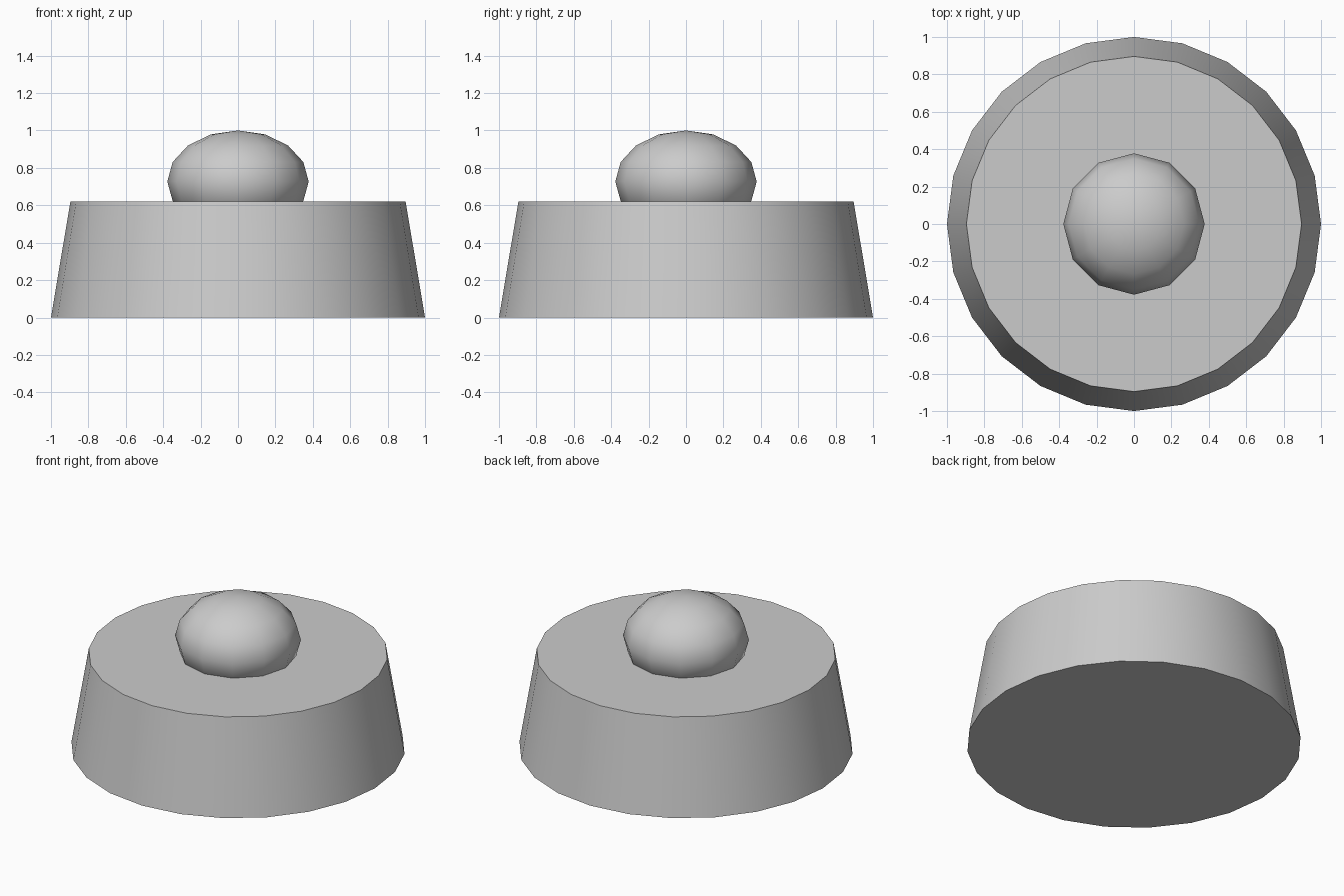
import bpy
import math

if "Cube" in bpy.data.objects:
    bpy.data.objects.remove(bpy.data.objects["Cube"])

BASE_HEIGHT = 0.62

# Tapered round base with 24 sides
bpy.ops.mesh.primitive_cone_add(vertices=24, radius1=1.0, radius2=0.896,
                                depth=BASE_HEIGHT, location=(0, 0, BASE_HEIGHT / 2))
base = bpy.context.object
base.name = "base"
bpy.ops.object.shade_smooth_by_angle(angle=math.radians(30))

# Flattened low-poly dome, partly sunk into the base
bpy.ops.mesh.primitive_uv_sphere_add(segments=12, ring_count=8, radius=1.0,
                                     location=(0, 0, 0.727))
dome = bpy.context.object
dome.name = "dome_button"
dome.scale = (0.378, 0.378, 0.273)
bpy.ops.object.transform_apply(location=False, rotation=False, scale=True)
bpy.ops.object.shade_smooth()
